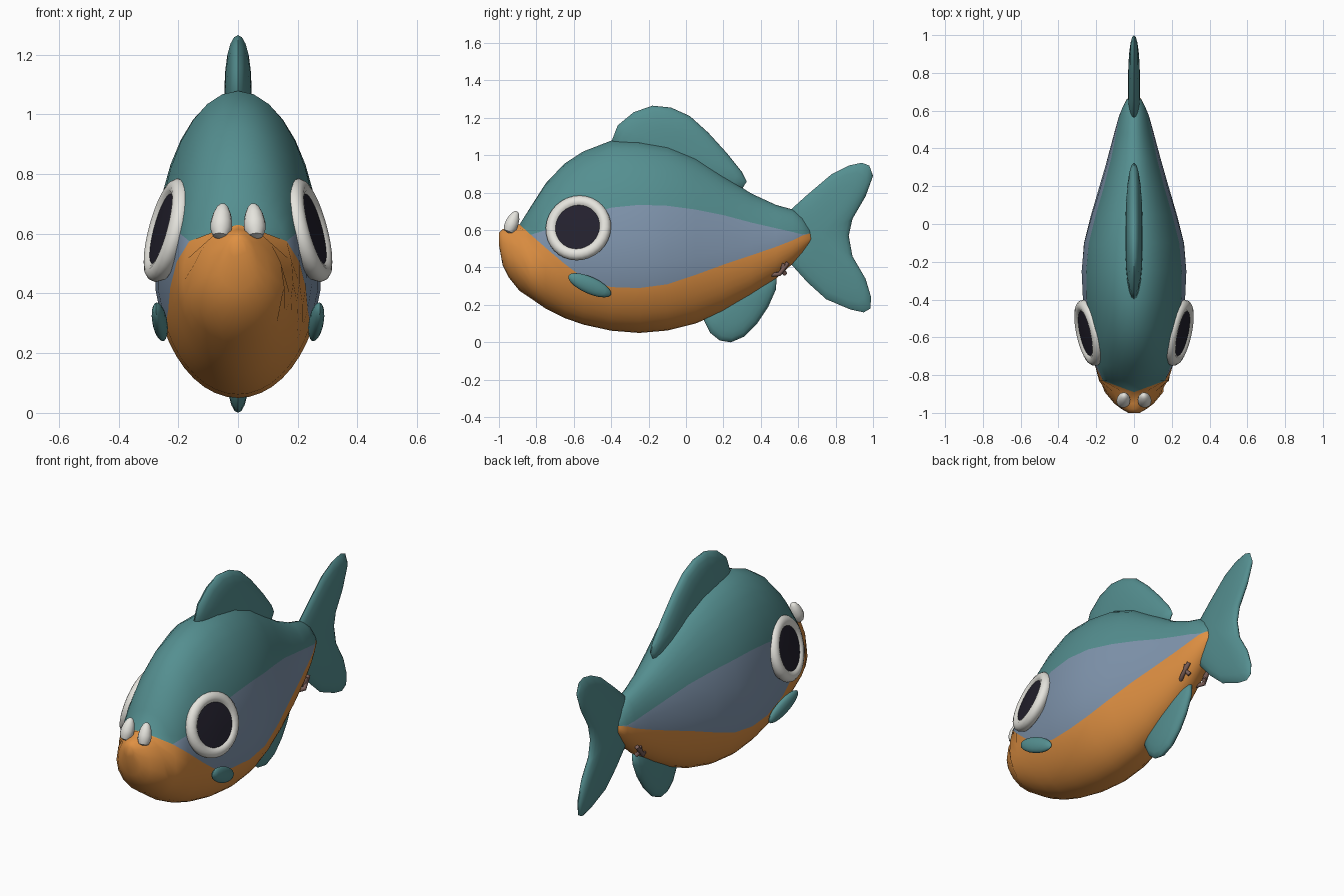
import bpy, bmesh, math
from mathutils import Vector, Matrix

if "Cube" in bpy.data.objects:
    bpy.data.objects.remove(bpy.data.objects["Cube"])


def material(name, rgb):
    m = bpy.data.materials.new(name)
    m.diffuse_color = (*rgb, 1)
    m.use_nodes = True
    m.node_tree.nodes["Principled BSDF"].inputs["Base Color"].default_value = m.diffuse_color
    return m


TEAL = material("teal", (0.09, 0.275, 0.28))
ORANGE = material("orange", (0.74, 0.28, 0.055))
BLUE = material("slate_blue", (0.215, 0.30, 0.42))
WHITE = material("ivory", (0.78, 0.77, 0.72))
BLACK = material("pupil_black", (0.017, 0.015, 0.027))
BROWN = material("dull_brown", (0.20, 0.115, 0.10))


def finish(name, bm, mats, angle=50):
    bmesh.ops.remove_doubles(bm, verts=bm.verts, dist=1e-4)
    bmesh.ops.recalc_face_normals(bm, faces=bm.faces)
    mesh = bpy.data.meshes.new(name)
    bm.to_mesh(mesh)
    bm.free()
    for m in mats:
        mesh.materials.append(m)
    ob = bpy.data.objects.new(name, mesh)
    bpy.context.collection.objects.link(ob)
    bpy.ops.object.select_all(action='DESELECT')
    ob.select_set(True)
    bpy.context.view_layer.objects.active = ob
    bpy.ops.object.shade_smooth_by_angle(angle=math.radians(angle))
    return ob


def loft(bm, rings, mat_rule=lambda i, j: 0):
    """Bridge closed rings of points and cap both ends."""
    vs = [[bm.verts.new(p) for p in r] for r in rings]
    n = len(rings[0])
    for i in range(len(vs) - 1):
        for j in range(n):
            k = (j + 1) % n
            f = bm.faces.new((vs[i][j], vs[i][k], vs[i + 1][k], vs[i + 1][j]))
            f.material_index = mat_rule(i, j)
    for i, end in ((0, vs[0]), (len(vs) - 2, vs[-1])):
        bm.faces.new(end).material_index = mat_rule(i, n // 2)


# Body: egg-shaped sections (y, top, teal edge, orange edge, bottom, half width)
SECTIONS = [
    (-1.00, .585, .585, .585, .52, .03), (-.98, .605, .605, .605, .41, .065),
    (-.95, .615, .615, .615, .35, .105), (-.89, .63, .63, .63, .275, .155),
    (-.83, .725, .575, .575, .235, .185), (-.75, .85, .60, .505, .18, .207),
    (-.65, .955, .64, .42, .13, .23), (-.55, 1.02, .675, .345, .095, .25),
    (-.40, 1.078, .72, .295, .062, .272), (-.25, 1.075, .735, .29, .05, .28),
    (-.10, 1.05, .73, .31, .063, .267), (.05, .99, .71, .36, .10, .227),
    (.20, .89, .68, .415, .165, .183), (.35, .795, .64, .465, .25, .14),
    (.48, .735, .61, .51, .34, .105), (.57, .71, .59, .545, .42, .08),
    (.62, .675, .577, .57, .47, .06), (.66, .62, .582, .582, .52, .04),
    (.68, .575, .575, .575, .545, .02)]
BANDS = (6, 3, 8)  # teal, blue and orange steps from back to belly


def section(y, top, teal, orange, bottom, w):
    mid = bottom + .42 * (top - bottom)

    def angle(z):
        c = (z - mid) / ((top - mid) if z > mid else (mid - bottom))
        return math.acos(max(-1, min(1, c)))
    stops = [0, angle(teal), angle(orange), math.pi]
    ts = [stops[b] + (stops[b + 1] - stops[b]) * s / BANDS[b]
          for b in range(3) for s in range(BANDS[b])] + [math.pi]
    half = []
    for t in ts:
        c = math.cos(t)
        half.append((w * math.sin(t), y, mid + c * ((top - mid) if c > 0 else (mid - bottom))))
    return half + [(-x, yy, z) for x, yy, z in half[-2:0:-1]]


def band_colour(i, j):
    j = min(j, 2 * sum(BANDS) - 1 - j)
    return 0 if j < BANDS[0] else 1 if j < BANDS[0] + BANDS[1] else 2


bm = bmesh.new()
loft(bm, [section(*s) for s in SECTIONS], band_colour)
finish("body", bm, [TEAL, BLUE, ORANGE])


# Fins: rounded pillows swelling from a side outline
def fin(name, outline, centre, thick):
    bm = bmesh.new()
    rings = []
    for k in range(-5, 6):
        a = k / 5 * math.radians(84)
        s = math.cos(a) ** .8
        rings.append([(thick * math.sin(a), centre[0] + (y - centre[0]) * s,
                       centre[1] + (z - centre[1]) * s) for y, z in outline])
    loft(bm, rings)
    finish(name, bm, [TEAL], 60)


fin("dorsal_fin", [(-.40, 1.07), (-.365, 1.16), (-.28, 1.23), (-.18, 1.265), (-.08, 1.255),
                   (.02, 1.21), (.12, 1.12), (.22, 1.01), (.30, .91), (.325, .86), (.30, .82),
                   (.20, .80), (-.05, .86), (-.30, .95)], (-.08, 1.05), .046)
fin("tail_fin", [(.55, .70), (.65, .79), (.78, .90), (.87, .945), (.94, .96), (.98, .945),
                 (1.0, .89), (.96, .78), (.89, .66), (.87, .57), (.89, .46), (.96, .34),
                 (.99, .24), (.985, .18), (.95, .16), (.88, .175), (.75, .23), (.65, .32),
                 (.56, .42), (.54, .56)], (.72, .57), .032)
fin("belly_fin", [(.09, .13), (.13, .05), (.18, .01), (.24, 0), (.31, .03), (.38, .10),
                  (.44, .19), (.48, .28), (.485, .34), (.40, .38), (.20, .28)], (.29, .19), .04)


# Turned parts: (radius, height) profile around an axis
def lathe(name, profile, place, mats, steps=32, rule=lambda i, j: 0):
    bm = bmesh.new()
    loft(bm, [[place @ Vector((r * math.cos(2 * math.pi * j / steps),
                               r * math.sin(2 * math.pi * j / steps), h))
               for j in range(steps)] for r, h in profile], rule)
    finish(name, bm, mats, 45)


EYE = [(.13, -.05), (.165, -.035), (.178, -.012), (.176, .006), (.164, .02),
       (.146, .026), (.13, .022), (.121, .014), (.06, .018), (.004, .019)]
TOOTH = [(.004, -.062), (.026, -.055), (.036, -.03), (.036, -.005), (.03, .025),
         (.019, .05), (.009, .06), (.002, .062)]

for side, label in ((1, "right"), (-1, "left")):
    # Eye disc with a dark pupil
    aim = Vector((side, -.22, .27)).to_track_quat('Z', 'Y').to_matrix().to_4x4()
    lathe(label + "_eye", EYE, Matrix.Translation((side * .243, -.577, .613)) @ aim,
          [WHITE, BLACK], 32, lambda i, j: int(i >= 7))
    # Lower jaw tooth
    lean = Matrix.Rotation(math.radians(-22), 4, 'X') @ Matrix.Rotation(math.radians(-side * 4), 4, 'Y')
    lathe(label + "_tooth", TOOTH, Matrix.Translation((side * .055, -.928, .643)) @ lean,
          [WHITE], 14)
    # Side fin
    bm = bmesh.new()
    bmesh.ops.create_uvsphere(bm, u_segments=16, v_segments=10, radius=1, matrix=(
        Matrix.Translation((side * .262, -.515, .305)) @ Matrix.Rotation(math.radians(-24), 4, 'X')
        @ Matrix.Rotation(math.radians(side * 6), 4, 'Z') @ Matrix.Diagonal((.024, .125, .045, 1))))
    finish(label + "_side_fin", bm, [TEAL], 60)
    # Small crossed cords by the tail
    for n, path in enumerate(([(.045, .445, .36), (.075, .50, .365), (.068, .545, .425)],
                              [(.05, .53, .365), (.07, .515, .39), (.07, .525, .42)])):
        cu = bpy.data.curves.new("cord", 'CURVE')
        cu.dimensions = '3D'
        cu.bevel_depth = .012
        cu.bevel_resolution = 2
        cu.use_fill_caps = True
        sp = cu.splines.new('POLY')
        sp.points.add(len(path) - 1)
        for p, (x, y, z) in zip(sp.points, path):
            p.co = (side * x, y, z, 1)
        cu.materials.append(BROWN)
        ob = bpy.data.objects.new("%s_cord_%d" % (label, n + 1), cu)
        bpy.context.collection.objects.link(ob)
